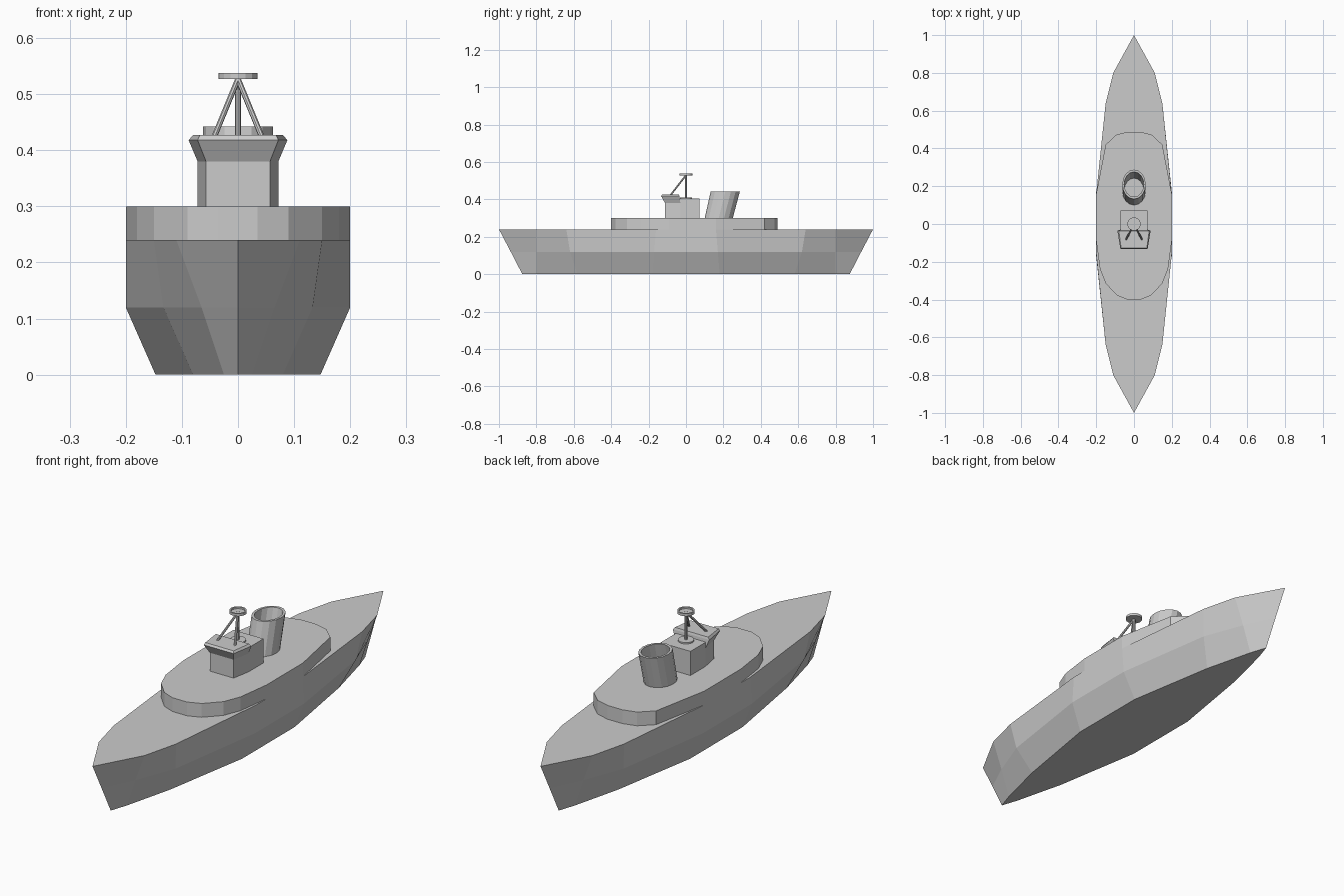
import bpy, bmesh, math
from mathutils import Vector

if "Cube" in bpy.data.objects:
    bpy.data.objects.remove(bpy.data.objects["Cube"])


def make(name, rings, cap_start=True, cap_end=True):
    """Loft a closed skin through rings of equal point count."""
    bm = bmesh.new()
    vs = [[bm.verts.new(p) for p in r] for r in rings]
    n = len(rings[0])
    for a, b in zip(vs, vs[1:]):
        for i in range(n):
            j = (i + 1) % n
            bm.faces.new((a[i], a[j], b[j], b[i]))
    if cap_start:
        bm.faces.new(vs[0][::-1])
    if cap_end:
        bm.faces.new(vs[-1])
    bmesh.ops.recalc_face_normals(bm, faces=bm.faces[:])
    me = bpy.data.meshes.new(name)
    bm.to_mesh(me)
    bm.free()
    ob = bpy.data.objects.new(name, me)
    bpy.context.collection.objects.link(ob)
    return ob


def mirror_x(half, z):
    """Half outline (x >= 0, front to back) to a full ring at height z."""
    left = [(-x, y) for x, y in reversed(half) if x > 0]
    return [(x, y, z) for x, y in list(half) + left]


def mirror_y(quarter):
    return [(x, -y) for x, y in quarter] + list(reversed(quarter))


def ellipse(rx, ry, cy, z, n=16):
    return [(rx * math.cos(2 * math.pi * i / n),
             cy + ry * math.sin(2 * math.pi * i / n), z) for i in range(n)]


def rod(name, a, b, r, n=8):
    a, b = Vector(a), Vector(b)
    q = (b - a).to_track_quat('Z', 'Y')
    ring = [q @ Vector(p) for p in ellipse(r, r, 0, 0, n)]
    return make(name, [[a + p for p in ring], [b + p for p in ring]])


# Hull: bottom, chine and deck outlines, pointed at both ends
bottom = [(0, .875), (.025, .8), (.08, .58), (.147, .18)]
chine = [(0, .937), (.065, .8), (.133, .62), (.2, .17)]
deck = [(0, 1), (.11, .8), (.15, .64), (.2, .16)]
make("hull", [mirror_x(mirror_y(o), z)
              for o, z in ((bottom, 0), (chine, .12), (deck, .24))])

# Raised deckhouse platform
plat = [(.035, -.4), (.09, -.378), (.15, -.315), (.18, -.24), (.2, -.09),
        (.2, .16), (.15, .42), (.095, .472), (.035, .488)]
make("upper_deck", [mirror_x(plat, z) for z in (.235, .30)])

# Bridge tower with tapered front
tower = [(.057, -.112), (.072, -.03), (.072, .072)]
make("bridge_tower", [mirror_x(tower, z) for z in (.30, .405)])

# Flared wheelhouse on the tower's front
make("wheelhouse", [
    mirror_x([(.057, -.112), (.072, -.03)], .38),
    mirror_x([(.072, -.133), (.088, -.035)], .418),
    mirror_x([(.068, -.127), (.08, -.038)], .427)])

# Funnel: leaning, open, with inner wall
make("funnel", [
    ellipse(.062, .075, .175, .30), ellipse(.062, .078, .21, .442),
    ellipse(.052, .066, .21, .442), ellipse(.052, .066, .177, .305)])

# Tripod mast
make("mast_base", [ellipse(.032, .032, 0, z) for z in (.40, .411)])
rod("mast_pole", (0, 0, .40), (0, 0, .532), .0055)
for s in (-1, 1):
    rod("mast_leg", (s * .044, -.085, .42), (0, -.002, .527), .005)

# Lookout platform with raised rim
make("lookout", [ellipse(r, r, 0, z) for r, z in
                 ((.035, .527), (.035, .538), (.028, .538), (.028, .531))])
